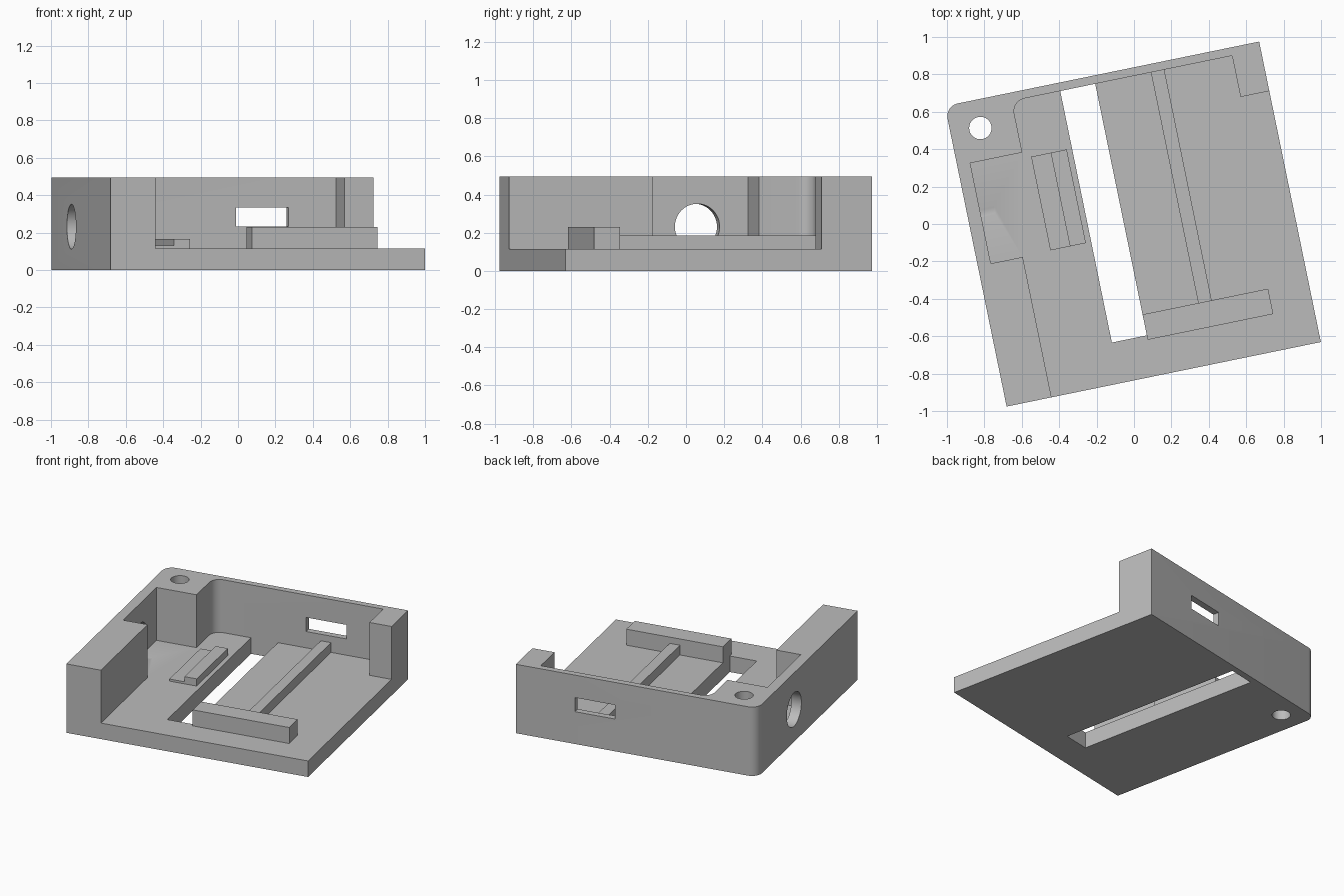
import bpy, bmesh, math
from mathutils import Matrix

cube = bpy.data.objects.get("Cube")
if cube:
    bpy.data.objects.remove(cube, do_unlink=True)

# The tray is laid out square from its front left corner, then turned
PLACE = Matrix.Translation((-0.681, -0.976, 0)) @ Matrix.Rotation(math.radians(11.6), 4, "Z")
W, D, H, FLOOR = 1.715, 1.64, 0.495, 0.115
BACK = 1.595

grey = bpy.data.materials.new("plain grey")
grey.use_nodes = True
COLOR = (0.5, 0.5, 0.5, 1)
grey.diffuse_color = COLOR
grey.node_tree.nodes["Principled BSDF"].inputs["Base Color"].default_value = COLOR


def prism(name, outline, z0, z1):
    """Extrude a counter-clockwise outline from z0 to z1."""
    bm = bmesh.new()
    face = bm.faces.new([bm.verts.new((x, y, z0)) for x, y in outline])
    top = bmesh.ops.extrude_face_region(bm, geom=[face])["geom"]
    verts = [g for g in top if isinstance(g, bmesh.types.BMVert)]
    bmesh.ops.translate(bm, verts=verts, vec=(0, 0, z1 - z0))
    bmesh.ops.recalc_face_normals(bm, faces=bm.faces[:])
    mesh = bpy.data.meshes.new(name)
    bm.to_mesh(mesh)
    bm.free()
    mesh.materials.append(grey)
    ob = bpy.data.objects.new(name, mesh)
    bpy.context.collection.objects.link(ob)
    ob.matrix_world = PLACE
    return ob


def box(name, x0, x1, y0, y1, z0, z1):
    return prism(name, [(x0, y0), (x1, y0), (x1, y1), (x0, y1)], z0, z1)


def arc(cx, cy, r, start, end, n=10):
    angles = [math.radians(start + (end - start) * i / n) for i in range(n + 1)]
    return [(cx + r * math.cos(a), cy + r * math.sin(a)) for a in angles]


def circle(cx, cy, r):
    return arc(cx, cy, r, 0, 360, 48)[:-1]


def cut(target, cutter):
    cutter.hide_render = True
    bpy.context.view_layer.objects.active = target
    mod = target.modifiers.new("cut", "BOOLEAN")
    mod.operation, mod.solver, mod.object = "DIFFERENCE", "EXACT", cutter
    bpy.ops.object.modifier_apply(modifier=mod.name)
    bpy.data.objects.remove(cutter, do_unlink=True)


# Solid block with one rounded back corner
R = 0.07
tray = prism("tray_body", [(0, 0), (W, 0), (W, D)] + arc(R, D - R, R, 90, 180), 0, H)

# Pocket leaves the side wall, corner block, back wall and corner post standing
pocket = [(0.245, -0.1), (W + 0.1, -0.1), (W + 0.1, 1.37), (1.558, 1.37), (1.558, BACK)]
pocket += arc(0.355 + R, BACK - R, R, 90, 180)
pocket += [(0.355, 1.314), (0.071, 1.314), (0.071, 0.766), (0.245, 0.766)]
cut(tray, prism("pocket_cutter", pocket, FLOOR, H + 0.1))

# Floor slot, back window and screw hole
cut(tray, box("slot_cutter", 0.62, 0.811, 0.222, BACK, -0.1, 0.3))
cut(tray, box("window_cutter", 1.011, 1.297, 1.5, D + 0.1, 0.232, 0.333))
cut(tray, prism("screw_cutter", circle(0.162, 1.487, 0.06), -0.1, H + 0.1))

# Round cable hole through the side wall
cable = prism("cable_cutter", circle(0, 0, 0.12), -0.1, 0.15)
cable.matrix_world = PLACE @ Matrix.Translation((0, 1.042, 0.232)) @ Matrix.Rotation(math.pi / 2, 4, "Y")
cut(tray, cable)

# Raised parts on the floor
parts = [
    tray,
    box("front_stop_bar", 0.811, 1.496, 0.198, 0.336, FLOOR, 0.23),
    box("long_rail", 1.115, 1.188, 0.336, BACK, FLOOR, 0.185),
    box("low_step", 0.397, 0.504, 0.771, 1.282, FLOOR, 0.13),
    box("high_step", 0.504, 0.591, 0.771, 1.282, FLOOR, 0.167),
]

for ob in parts:
    bpy.ops.object.select_all(action="DESELECT")
    ob.select_set(True)
    bpy.context.view_layer.objects.active = ob
    bpy.ops.object.shade_smooth_by_angle(angle=math.radians(30))
